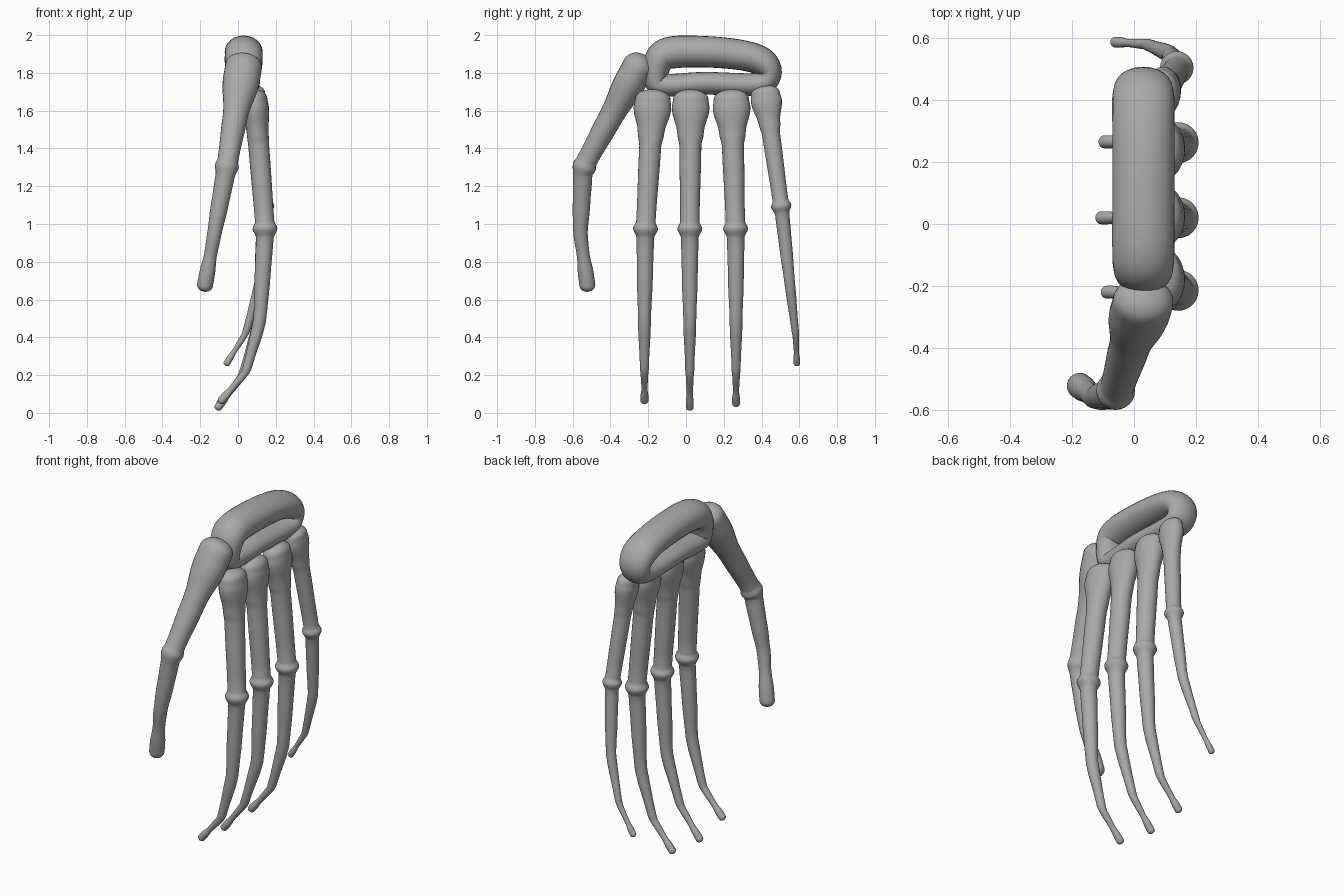
import bpy, bmesh, math
from mathutils import Vector

if "Cube" in bpy.data.objects:
    bpy.data.objects.remove(bpy.data.objects["Cube"])

grey = bpy.data.materials.new("plain grey")
grey.use_nodes = True
grey.diffuse_color = (0.4, 0.4, 0.4, 1)
grey.node_tree.nodes["Principled BSDF"].inputs["Base Color"].default_value = (0.4, 0.4, 0.4, 1)
SIDES = 24


def tube(name, path, closed=False):
    """Skin a list of (centre, in-plane radius, x radius) with elliptical rings."""
    bm = bmesh.new()
    n = len(path)
    rings = []

    def ring(centre, t, a, b):
        u = Vector((1, 0, 0)).cross(t).normalized()
        v = t.cross(u)
        angles = [math.tau * k / SIDES for k in range(SIDES)]
        rings.append([bm.verts.new(centre + u * a * math.cos(w) + v * b * math.sin(w))
                      for w in angles])

    def cap(index, t, sign):
        c, a, b = path[index]
        depth = min(a, b) * 0.8
        steps = [15, 30, 45, 60, 75, 86]
        for deg in (steps if sign > 0 else steps[::-1]):
            w = math.radians(deg)
            ring(c + t * sign * depth * math.sin(w), t, a * math.cos(w), b * math.cos(w))

    for i, (c, a, b) in enumerate(path):
        before = path[(i - 1) % n if closed else max(i - 1, 0)][0]
        after = path[(i + 1) % n if closed else min(i + 1, n - 1)][0]
        t = (after - before).normalized()
        if i == 0 and not closed:
            cap(0, t, -1)
        ring(c, t, a, b)
        if i == n - 1 and not closed:
            cap(i, t, 1)

    pairs = list(zip(rings, rings[1:]))
    if closed:
        pairs.append((rings[-1], rings[0]))
    else:
        bm.faces.new(rings[0])
        bm.faces.new(rings[-1])
    for r, s in pairs:
        for k in range(SIDES):
            j = (k + 1) % SIDES
            bm.faces.new((r[k], r[j], s[j], s[k]))
    bmesh.ops.recalc_face_normals(bm, faces=bm.faces)
    for f in bm.faces:
        f.smooth = True
    mesh = bpy.data.meshes.new(name)
    bm.to_mesh(mesh)
    bm.free()
    mesh.materials.append(grey)
    bpy.context.collection.objects.link(bpy.data.objects.new(name, mesh))


def digit(name, joints, profile, scale=1):
    """Sweep a radius profile (joint position, radius, x ratio) along the joints."""
    pts = [Vector(j) for j in joints]

    def on_line(t):
        i = min(max(int(t), 0), len(pts) - 2)
        return pts[i].lerp(pts[i + 1], t - i)

    path = []
    for (t0, r0, q0), (t1, r1, q1) in zip(profile, profile[1:]):
        for k in range(4):
            f = k / 4
            s = f * f * (3 - 2 * f)
            t = t0 + (t1 - t0) * f
            centre = (on_line(t - 0.08) + on_line(t) + on_line(t + 0.08)) / 3
            r = (r0 + (r1 - r0) * s) * scale
            path.append((centre, r, r * (q0 + (q1 - q0) * s)))
    r, q = profile[-1][1:]
    path.append((pts[-1], r * scale, r * scale * q))
    tube(name, path)


# Palm: a closed loop with a thick upper bar and a thinner lower bar
loop = [(-.155, 1.745, .06, .08), (-.15, 1.85, .075, .095), (-.09, 1.905, .085, .1),
        (.1, 1.912, .083, .1), (.3, 1.893, .08, .1), (.41, 1.855, .075, .1),
        (.445, 1.79, .06, .09), (.38, 1.74, .06, .085), (.1, 1.745, .06, .085),
        (-.07, 1.735, .06, .08)]
path = []
for i in range(len(loop)):
    p = [Vector(loop[(i + k) % len(loop)]) for k in (-1, 0, 1, 2)]
    for k in range(6):
        f = k / 6
        y, z, a, b = 0.5 * (2 * p[1] + (p[2] - p[0]) * f
                            + (2 * p[0] - 5 * p[1] + 4 * p[2] - p[3]) * f ** 2
                            + (3 * p[1] - p[0] - 3 * p[2] + p[3]) * f ** 3)
        path.append((Vector((.03, y, z)), a, b))
tube("palm_loop", path, closed=True)

# Fingers: bulbous knuckle, ridged middle joint, thin curled tip
finger = [(0, .094, .7), (.07, .1, .7), (.26, .07, .82), (.36, .058, .95), (.94, .051, 1),
          (1, .066, 1), (1.09, .046, 1), (1.5, .042, 1), (2, .034, 1), (2.9, .024, 1),
          (3.1, .02, 1), (3.6, .016, 1), (3.85, .021, 1), (4, .021, 1)]
for name, top, mid, tip, lift in (("index_finger", -.175, -.215, -.22, .035),
                                  ("middle_finger", .025, .02, .02, 0),
                                  ("ring_finger", .24, .263, .265, .02)):
    digit(name, [(.09, top, 1.66), (.145, mid, .97), (.115, tip, .48),
                 (.025 + lift / 2, tip, .2 + lift / 2), (-.105 + lift / 2, tip, .03 + lift)], finger)
digit("little_finger", [(.09, .42, 1.69), (.14, .505, 1.09), (.115, .55, .68),
                        (.04, .58, .42), (-.06, .587, .262)], finger, .82)

# Thumb: thick root, ridged joint, rounded club tip
thumb = [(0, .085, 1.15), (.15, .085, 1.15), (.5, .064, 1.03), (.93, .055, 1), (1, .063, 1),
         (1.12, .051, 1), (1.6, .046, 1), (2, .038, 1), (2.4, .034, 1), (2.8, .042, 1),
         (3, .042, 1)]
digit("thumb", [(.03, -.25, 1.835), (-.06, -.545, 1.3), (-.125, -.56, .95),
                (-.175, -.522, .675)], thumb)
